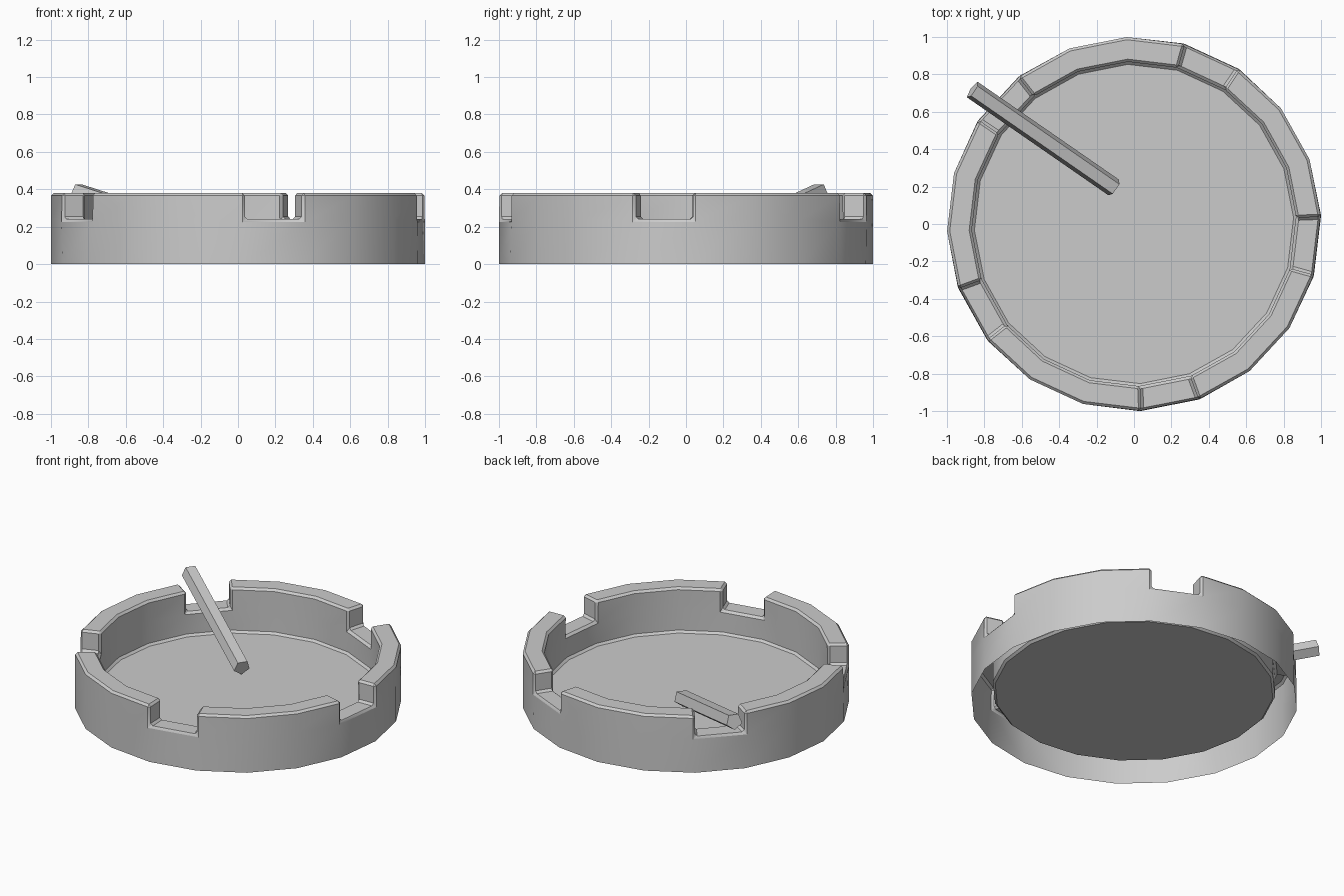
import bpy, bmesh, math
from mathutils import Vector

if "Cube" in bpy.data.objects:
    bpy.data.objects.remove(bpy.data.objects["Cube"])

N = 20                      # sides of the dish
OFFSET = math.radians(2.2)  # rotation of the polygon
R_OUT, R_IN = 1.0, 0.868
FLOOR, NOTCH, TOP = 0.08, 0.24, 0.38
BEVEL = 0.014


def finish(name, bm):
    mesh = bpy.data.meshes.new(name)
    bm.to_mesh(mesh)
    bm.free()
    obj = bpy.data.objects.new(name, mesh)
    bpy.context.collection.objects.link(obj)
    bpy.context.view_layer.objects.active = obj
    bpy.ops.object.select_all(action='DESELECT')
    obj.select_set(True)
    bpy.ops.object.shade_smooth_by_angle(angle=math.radians(30))
    return obj


def make_dish():
    bm = bmesh.new()

    def ring(r, z):
        return [bm.verts.new((r * math.cos(OFFSET + i * math.tau / N),
                              r * math.sin(OFFSET + i * math.tau / N), z)) for i in range(N)]

    # wall, ledge and inner wall, open underneath
    loops = [ring(R_OUT, 0), ring(R_OUT, NOTCH), ring(R_IN, NOTCH), ring(R_IN, FLOOR)]
    ledge = []
    for a, b in zip(loops, loops[1:]):
        for i in range(N):
            j = (i + 1) % N
            f = bm.faces.new((a[i], a[j], b[j], b[i]))
            if a is loops[1]:
                ledge.append(f)
    bm.faces.new(loops[3])
    # raised rim: every fourth segment stays low as a rest notch
    raised = [f for i, f in enumerate(ledge) if i % 4 != 3]
    res = bmesh.ops.extrude_face_region(bm, geom=raised)
    verts = [g for g in res['geom'] if isinstance(g, bmesh.types.BMVert)]
    bmesh.ops.translate(bm, verts=verts, vec=(0, 0, TOP - NOTCH))
    bmesh.ops.delete(bm, geom=[f for f in raised if f.is_valid], context='FACES')
    bmesh.ops.recalc_face_normals(bm, faces=bm.faces)
    # chamfer the hard edges
    hard = [e for e in bm.edges if len(e.link_faces) == 2
            and e.calc_face_angle(0) > math.radians(30)]
    bmesh.ops.bevel(bm, geom=hard, offset=BEVEL, segments=1, profile=0.5, affect='EDGES')
    # normals face up out of the dish
    bm.normal_update()
    if max(bm.faces, key=lambda f: f.calc_area()).normal.z < 0:
        bmesh.ops.reverse_faces(bm, faces=bm.faces)
    return finish("dish", bm)


def make_stick():
    # five-sided stick leaning in a notch, flat side up
    a, b, r = Vector((-0.862, 0.717, 0.385)), Vector((-0.105, 0.193, 0.142)), 0.053
    axis = (b - a).normalized()
    side = axis.cross(Vector((0, 0, 1))).normalized()
    up = side.cross(axis)
    bm = bmesh.new()
    ends = []
    for p in (a, b):
        ends.append([bm.verts.new(p + r * (math.sin(t) * side - math.cos(t) * up))
                     for t in (k * math.tau / 5 for k in range(5))])
    for i in range(5):
        j = (i + 1) % 5
        bm.faces.new((ends[0][i], ends[0][j], ends[1][j], ends[1][i]))
    for e in ends:
        bm.faces.new(e)
    bmesh.ops.recalc_face_normals(bm, faces=bm.faces)
    obj = finish("leaning_stick", bm)
    bpy.ops.object.shade_smooth_by_angle(angle=math.radians(75))
    return obj


make_dish()
make_stick()
